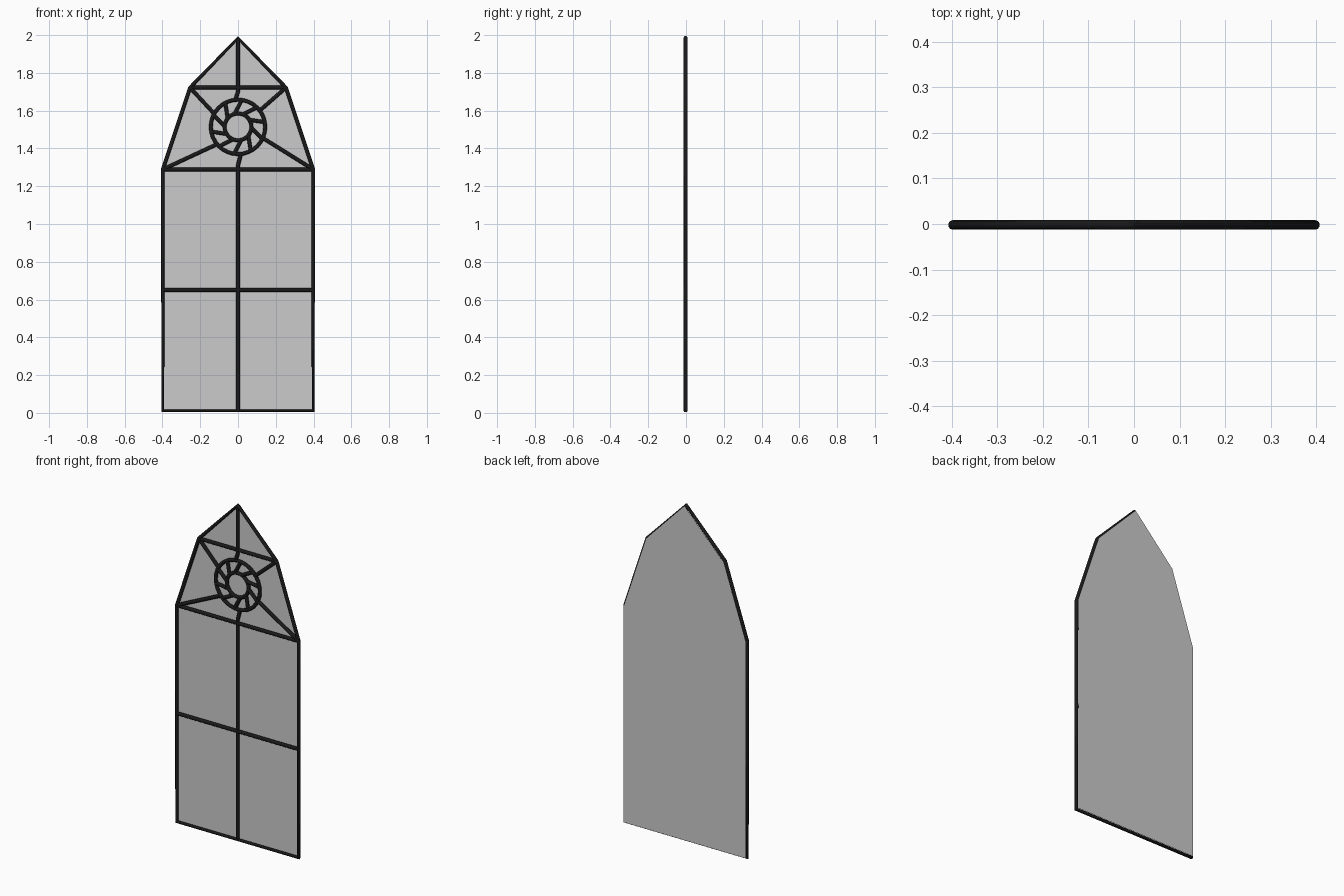
import bpy
from math import cos, sin, pi, radians

if "Cube" in bpy.data.objects:
    bpy.data.objects.remove(bpy.data.objects["Cube"])

R = 0.0105      # lead bar radius
BAR_Y = -0.002  # bars sit just in front of the glass
CZ = 1.514      # rosette centre height

lead = bpy.data.materials.new("lead")
lead.diffuse_color = (0.01, 0.01, 0.01, 1)
lead.use_nodes = True
lead.node_tree.nodes["Principled BSDF"].inputs["Base Color"].default_value = lead.diffuse_color


def bars(name, paths, cyclic=False):
    """Round bars along (x, z) paths."""
    cu = bpy.data.curves.new(name, 'CURVE')
    cu.dimensions = '3D'
    cu.bevel_depth = R
    cu.bevel_resolution = 3
    cu.use_fill_caps = True
    for path in paths:
        sp = cu.splines.new('POLY')
        sp.points.add(len(path) - 1)
        for p, (x, z) in zip(sp.points, path):
            p.co = (x, BAR_Y, z, 1)
        sp.use_cyclic_u = cyclic
        sp.use_smooth = True
    cu.materials.append(lead)
    ob = bpy.data.objects.new(name, cu)
    bpy.context.collection.objects.link(ob)
    bpy.ops.object.select_all(action='DESELECT')
    ob.select_set(True)
    bpy.context.view_layer.objects.active = ob
    bpy.ops.object.convert(target='MESH')
    bpy.ops.object.shade_smooth_by_angle(angle=radians(40))


def polar(r, a):
    return (r * cos(a), CZ + r * sin(a))


# Glass pane
half = [(0.398, 0.011), (0.398, 1.289), (0.254, 1.722)]
outline = half + [(0, 1.985)] + [(-x, z) for x, z in reversed(half)]
me = bpy.data.meshes.new("glass_pane")
me.from_pydata([(x, 0.0135, z) for x, z in outline], [], [list(range(len(outline)))])
bpy.context.collection.objects.link(bpy.data.objects.new("glass_pane", me))

# Outer frame and straight dividers
bars("outer_frame", [outline], cyclic=True)
bars("straight_dividers", [
    [(-0.398, 0.651), (0.398, 0.651)],
    [(-0.398, 1.289), (0.398, 1.289)],
    [(-0.254, 1.722), (0.254, 1.722)],
    [(0, 0.011), (0, 1.289)],
    [(0, 1.722), (0, 1.985)],
])

# Bars joining the rosette to the frame
bars("rosette_ties", [
    [(-0.398, 1.289), (-0.116, 1.42)],
    [(0.398, 1.289), (0.13, 1.456)],
    [(-0.254, 1.722), (-0.127, 1.585)],
    [(0.254, 1.722), (0.117, 1.602)],
    [(0, 1.722), (0, 1.70), (-0.016, 1.652)],
    [(0, 1.289), (0, 1.31), (0.016, 1.376)],
])

# Rosette rings and slanted spokes
bars("rosette_rings", [[polar(r, 2 * pi * i / 32) for i in range(32)]
                       for r in (0.144, 0.071)], cyclic=True)
N = 10
bars("rosette_spokes", [[polar(0.144, a), polar(0.071, a + radians(22))]
                        for a in (2 * pi * i / N + radians(10) for i in range(N))])
